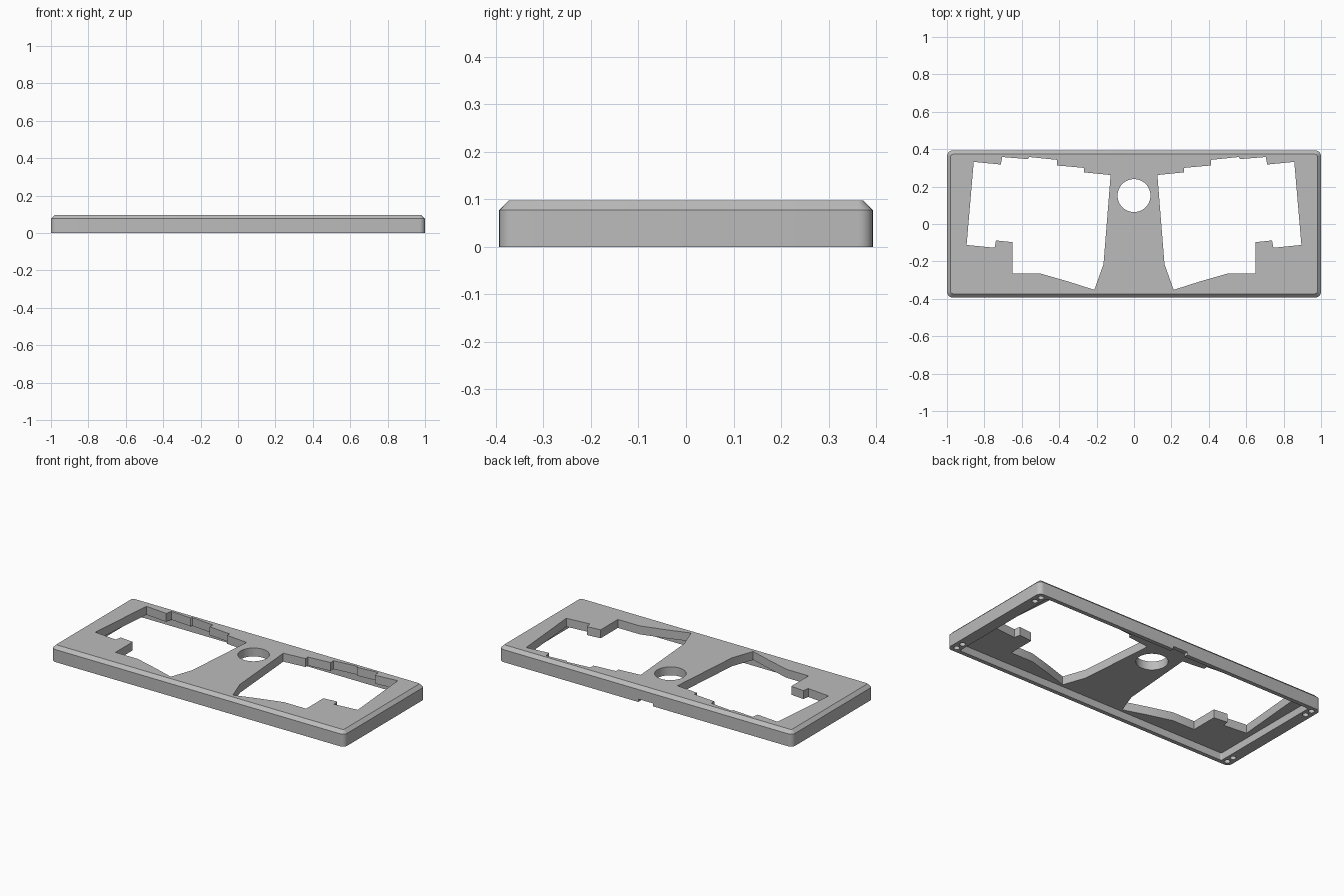
import bpy
import bmesh
import math

if "Cube" in bpy.data.objects:
    bpy.data.objects.remove(bpy.data.objects["Cube"], do_unlink=True)

grey = bpy.data.materials.new("plain grey")
grey.use_nodes = True
grey.diffuse_color = (0.5, 0.5, 0.5, 1)
grey.node_tree.nodes["Principled BSDF"].inputs["Base Color"].default_value = (0.5, 0.5, 0.5, 1)


def rounded_rect(hx, hy, r, steps=6):
    corners = [(1, 1), (-1, 1), (-1, -1), (1, -1)]
    pts = []
    for i, (sx, sy) in enumerate(corners):
        for k in range(steps + 1):
            a = math.pi / 2 * (i + k / steps)
            pts.append((sx * (hx - r) + r * math.cos(a), sy * (hy - r) + r * math.sin(a)))
    return pts


def circle(x, y, r, n):
    return [(x + r * math.cos(2 * math.pi * i / n), y + r * math.sin(2 * math.pi * i / n))
            for i in range(n)]


def loft(name, layers):
    """Solid through matching outlines, given as (outline, height) pairs."""
    bm = bmesh.new()
    rings = [[bm.verts.new((x, y, z)) for x, y in pts] for pts, z in layers]
    for low, high in zip(rings, rings[1:]):
        for i in range(len(low)):
            j = (i + 1) % len(low)
            bm.faces.new((low[i], low[j], high[j], high[i]))
    bm.faces.new(rings[0])
    bm.faces.new(rings[-1])
    bmesh.ops.recalc_face_normals(bm, faces=bm.faces)
    mesh = bpy.data.meshes.new(name)
    bm.to_mesh(mesh)
    bm.free()
    mesh.materials.append(grey)
    obj = bpy.data.objects.new(name, mesh)
    bpy.context.collection.objects.link(obj)
    return obj


def prism(name, outline, z0, z1):
    return loft(name, [(outline, z0), (outline, z1)])


# Outer shell with chamfered top edge
outer = rounded_rect(1.0, 0.393, 0.03)
case = loft("case_top", [(outer, 0), (outer, 0.077),
                         (rounded_rect(0.98, 0.373, 0.012), 0.097)])

# Hollow underside, leaving thin long walls and wider end ledges
cutters = [prism("cavity", rounded_rect(0.93, 0.368, 0.01), -0.1, 0.045)]

# Stepped key opening, mirrored to both halves
opening = [(0.125, 0.262), (0.267, 0.276), (0.267, 0.3), (0.412, 0.313), (0.412, 0.343),
           (0.56, 0.358), (0.567, 0.347), (0.705, 0.358), (0.712, 0.318), (0.857, 0.332),
           (0.895, -0.112), (0.745, -0.127), (0.738, -0.088), (0.65, -0.097),
           (0.65, -0.265), (0.5, -0.265), (0.353, -0.307), (0.212, -0.352), (0.163, -0.215)]
for side in (-1, 1):
    cutters.append(prism("key_opening", [(side * x, y) for x, y in opening], -0.1, 0.2))

# Round opening in the centre
cutters.append(prism("round_opening", circle(0, 0.152, 0.088, 48), -0.1, 0.2))

# Cable notch in the back wall
cutters.append(prism("cable_notch", [(-0.05, 0.35), (0.05, 0.35), (0.05, 0.45), (-0.05, 0.45)],
                     -0.1, 0.018))

# Paired screw holes under each corner
for sx in (-1, 1):
    for sy in (-1, 1):
        for y in (0.357, 0.307):
            cutters.append(prism("screw_hole", circle(sx * 0.962, sy * y, 0.017, 16), -0.1, 0.04))

for cutter in cutters:
    cutter.hide_render = True
    mod = case.modifiers.new(cutter.name, "BOOLEAN")
    mod.operation = "DIFFERENCE"
    mod.solver = "EXACT"
    mod.object = cutter

# Bake the cuts and drop the cutters
graph = bpy.context.evaluated_depsgraph_get()
result = bpy.data.meshes.new_from_object(case.evaluated_get(graph))
case.modifiers.clear()
case.data = result
for cutter in cutters:
    bpy.data.objects.remove(cutter, do_unlink=True)

bpy.ops.object.select_all(action="DESELECT")
case.select_set(True)
bpy.context.view_layer.objects.active = case
bpy.ops.object.shade_smooth_by_angle(angle=math.radians(30))
